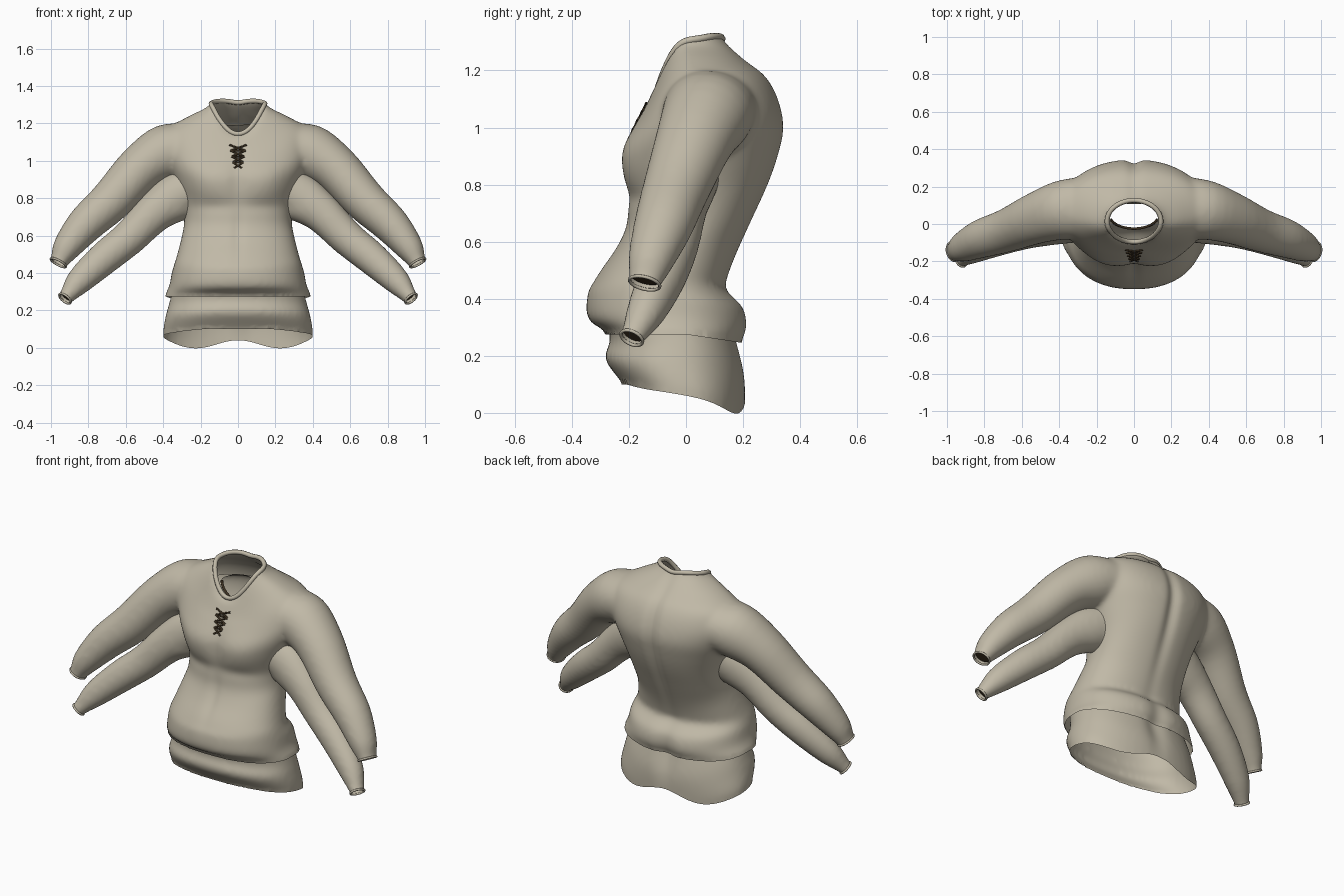
import bpy, bmesh, math
from mathutils import Vector
from mathutils.bvhtree import BVHTree

if "Cube" in bpy.data.objects:
    bpy.data.objects.remove(bpy.data.objects["Cube"])


def material(name, rgb):
    m = bpy.data.materials.new(name)
    m.use_nodes = True
    m.diffuse_color = (*rgb, 1)
    bsdf = m.node_tree.nodes["Principled BSDF"]
    bsdf.inputs["Base Color"].default_value = (*rgb, 1)
    bsdf.inputs["Roughness"].default_value = 0.9
    return m


LINEN = material("linen", (0.53, 0.485, 0.385))
LACE = material("dark brown", (0.045, 0.03, 0.015))


def add_object(name, data, mat):
    ob = bpy.data.objects.new(name, data)
    data.materials.clear()
    data.materials.append(mat)
    bpy.context.collection.objects.link(ob)
    return ob


def blend(rings, steps=4):
    """Extra rings on a smooth curve through the given ones."""
    out = []
    for i in range(len(rings) - 1):
        quad = (rings[max(i - 1, 0)], rings[i], rings[i + 1], rings[min(i + 2, len(rings) - 1)])
        for k in range(steps):
            t = k / steps
            out.append([b + ((c - a) * t + (2 * a - 5 * b + 4 * c - d) * t ** 2
                             + (3 * b - a - 3 * c + d) * t ** 3) / 2
                        for a, b, c, d in zip(*quad)])
    return out + [rings[-1]]


def loft(bm, rings):
    """Closed skin over a list of point rings."""
    rows = [[bm.verts.new(p) for p in ring] for ring in blend(rings)]
    n = len(rows[0])
    for a, b in zip(rows, rows[1:]):
        for i in range(n):
            j = (i + 1) % n
            bm.faces.new((a[i], a[j], b[j], b[i]))
    bm.faces.new(rows[0][::-1])
    bm.faces.new(rows[-1])


def torso_ring(zf, zb, zs, hw, yf, yb, n=48):
    """Oval with its own height at the front, back and sides."""
    pts = []
    for i in range(n):
        a = 2 * math.pi * i / n
        c, s = math.cos(a), math.sin(a)
        x = hw * math.copysign(abs(c) ** 0.9, c)
        y = (yf + yb) / 2 + (yb - yf) / 2 * math.copysign(abs(s) ** 0.9, s)
        pts.append(Vector((x, y, zs + ((zb if s > 0 else zf) - zs) * s * s)))
    return pts


def frame(path, i):
    p = [Vector(k[:3]) for k in path]
    t = (p[min(i + 1, len(p) - 1)] - p[max(i - 1, 0)]).normalized()
    u = (Vector((0, 1, 0)) - t * t.y).normalized()
    return p[i], t, u, t.cross(u)


def oval(c, u, v, ru, rv, n=24):
    return [c + u * ru * math.cos(2 * math.pi * i / n) + v * rv * math.sin(2 * math.pi * i / n)
            for i in range(n)]


def flip(p, s):
    return Vector((p.x * s, p.y, p.z))


def tube(name, loops, radius, mat, cyclic):
    cu = bpy.data.curves.new(name, "CURVE")
    cu.dimensions = "3D"
    cu.bevel_depth, cu.bevel_resolution = radius, 2
    for pts in loops:
        sp = cu.splines.new("POLY")
        sp.points.add(len(pts) - 1)
        for q, p in zip(sp.points, pts):
            q.co = (*p, 1)
        sp.use_cyclic_u = cyclic
    return add_object(name, cu, mat)


def bump(x, z, cx, cz, rx, rz):
    return math.exp(-((x - cx) / rx) ** 2 - ((z - cz) / rz) ** 2)


def sculpt(co):
    """Chest and the centre grooves."""
    x, y, z = abs(co.x), co.y, co.z
    if x > 0.36:
        return
    if y < 0:
        co.y += 0.012 * bump(x, z, 0, 0.9, 0.05, 0.14) - 0.013 * bump(x, z, 0.17, 0.88, 0.1, 0.1)
        co.y += 0.008 * bump(x, z, 0.14, 0.755, 0.14, 0.035) + 0.008 * bump(x, z, 0, 0.6, 0.03, 0.12)
    else:
        co.y -= 0.02 * bump(x, z, 0, 0.95, 0.035, 0.35) + 0.02 * bump(x, z, 0, 0.25, 0.06, 0.16)


def build_shirt(name, rings, sleeve, hem, neck):
    # solid torso and sleeves, melted into one skin
    bm = bmesh.new()
    loft(bm, [torso_ring(*r) for r in rings])
    end, t, u, v = frame(sleeve, len(sleeve) - 1)
    for s in (1, -1):
        sections = []
        for i, k in enumerate(sleeve):
            c, _, a, b = frame(sleeve, i)
            sections.append(oval(c, a, b, k[3], k[4]))
        sections.append([p + t * 0.06 for p in sections[-1]])
        loft(bm, [[flip(p, s) for p in sec] for sec in sections])
    bmesh.ops.recalc_face_normals(bm, faces=bm.faces)
    raw = bpy.data.meshes.new(name + "_raw")
    bm.to_mesh(raw)
    bm.free()
    tmp = add_object(name + "_raw", raw, LINEN)
    mod = tmp.modifiers.new("melt", "REMESH")
    mod.mode, mod.voxel_size = "VOXEL", 0.013
    mod = tmp.modifiers.new("soften", "SMOOTH")
    mod.factor, mod.iterations = 0.5, 14
    me = bpy.data.meshes.new_from_object(tmp.evaluated_get(bpy.context.evaluated_depsgraph_get()))
    bpy.data.objects.remove(tmp)
    me.name = name
    bm = bmesh.new()
    bm.from_mesh(me)
    for w in bm.verts:
        sculpt(w.co)
    tree = BVHTree.FromBMesh(bm)

    # open the cuffs
    for s in (1, -1):
        faces = [f for f in bm.faces if f.calc_center_median().x * s > 0.8]
        geom = {g for f in faces for g in (*f.verts, *f.edges, f)}
        bmesh.ops.bisect_plane(bm, geom=list(geom), plane_co=flip(end, s),
                               plane_no=flip(t, s), clear_outer=True)

    # open the hem and neck, then tidy their edges
    ny, rx, ry = neck

    def reach(p):
        return math.hypot(p.x / rx, (p.y - ny) / ry)

    def top(x, y):
        hit = tree.ray_cast(Vector((x, y, 3)), Vector((0, 0, -1)))[0]
        return hit.z if hit else 1.1

    cut = [w for w in bm.verts if abs(w.co.x) < 0.5 and
           (w.co.z < hem(w.co) or (w.co.z > 0.95 and reach(w.co) < 1))]
    bmesh.ops.delete(bm, geom=cut, context="VERTS")
    for w in bm.verts:
        if w.is_boundary and abs(w.co.x) < 0.5:
            if w.co.z < 0.6:
                w.co.z = hem(w.co)
            else:
                k = reach(w.co)
                w.co.x /= k
                w.co.y = ny + (w.co.y - ny) / k
                w.co.z = top(w.co.x, w.co.y)
    bm.to_mesh(me)
    bm.free()
    me.shade_smooth()
    add_object(name, me, LINEN)

    # cuff rims and dark linings
    ru, rv = sleeve[-1][3:]
    for s, side in ((1, "left"), (-1, "right")):
        rim = [flip(p, s) for p in oval(end, u, v, ru * 0.96, rv * 0.96)]
        tube(f"{name}_{side}_cuff", [rim], 0.006, LINEN, True)
        lining = bpy.data.meshes.new("lining")
        disc = [flip(p - t * 0.02, s) for p in oval(end, u, v, ru * 0.95, rv * 0.95)]
        lining.from_pydata(disc, [], [list(range(len(disc)))])
        add_object(f"{name}_{side}_cuff_lining", lining, LACE)

    # line of the neck opening
    edge = []
    for i in range(64):
        a = 2 * math.pi * i / 64
        x, y = rx * math.cos(a), ry * math.sin(a)
        edge.append(Vector((x, ny + y, top(x * 1.02, ny + y * 1.02) + 0.002)))
    for _ in range(3):
        edge = [(edge[i - 1] + edge[i] * 2 + edge[(i + 1) % 64]) / 4 for i in range(64)]
    return tree, edge


# outer shirt: front z, back z, side z, half width, front y, back y
upper = [
    (0.50, 0.48, 0.50, 0.325, -0.30, 0.15), (0.58, 0.56, 0.60, 0.300, -0.245, 0.18),
    (0.66, 0.68, 0.68, 0.288, -0.21, 0.235), (0.76, 0.80, 0.78, 0.300, -0.207, 0.29),
    (0.84, 0.90, 0.88, 0.335, -0.222, 0.325), (0.92, 1.00, 0.98, 0.375, -0.222, 0.345),
    (1.00, 1.10, 1.07, 0.400, -0.185, 0.325),
]
outer_rings = [
    (0.18, 0.17, 0.18, 0.41, -0.25, 0.17), (0.28, 0.25, 0.27, 0.395, -0.28, 0.20),
    (0.33, 0.30, 0.33, 0.368, -0.345, 0.22), (0.42, 0.37, 0.40, 0.355, -0.345, 0.205),
    (0.45, 0.43, 0.45, 0.340, -0.33, 0.145),
] + upper + [
    (1.06, 1.18, 1.17, 0.375, -0.15, 0.28), (1.10, 1.235, 1.235, 0.27, -0.13, 0.21),
    (1.125, 1.295, 1.288, 0.165, -0.115, 0.145), (1.14, 1.335, 1.325, 0.14, -0.09, 0.12),
]
outer_sleeve = [
    (0.20, 0.09, 1.08, 0.17, 0.12), (0.38, 0.075, 1.045, 0.16, 0.152), (0.525, 0.03, 0.955, 0.138, 0.128),
    (0.68, -0.035, 0.785, 0.117, 0.114), (0.82, -0.08, 0.655, 0.104, 0.10),
    (0.92, -0.125, 0.53, 0.08, 0.075), (0.96, -0.145, 0.455, 0.057, 0.048),
]
outer_tree, outer_edge = build_shirt("outer_shirt", outer_rings, outer_sleeve,
                                     lambda p: 0.275 - 0.03 * max(0, p.y) / 0.2,
                                     (0.015, 0.145, 0.112))

# inner shirt: longer body, slightly inside the outer one
inner_rings = [
    (0.0, -0.10, -0.02, 0.385, -0.19, 0.195), (0.09, 0.0, 0.07, 0.402, -0.215, 0.207),
    (0.19, 0.12, 0.17, 0.387, -0.285, 0.21), (0.26, 0.22, 0.25, 0.365, -0.265, 0.19),
    (0.40, 0.36, 0.38, 0.335, -0.30, 0.15), (0.46, 0.43, 0.46, 0.315, -0.29, 0.115),
] + [(zf, zb, zs, hw * 0.9, yf + 0.03, yb - 0.035) for zf, zb, zs, hw, yf, yb in upper] + [
    (1.03, 1.13, 1.12, 0.25, -0.11, 0.23), (1.06, 1.17, 1.16, 0.15, -0.055, 0.15),
    (1.09, 1.20, 1.19, 0.12, -0.03, 0.12),
]
inner_sleeve = [
    (0.18, 0.03, 0.90, 0.11, 0.10), (0.32, 0.005, 0.81, 0.105, 0.13), (0.45, -0.02, 0.72, 0.095, 0.107),
    (0.58, -0.045, 0.59, 0.09, 0.095), (0.72, -0.085, 0.475, 0.085, 0.089),
    (0.85, -0.14, 0.355, 0.069, 0.072), (0.925, -0.19, 0.263, 0.043, 0.039),
]


def inner_hem(p):
    back = 0.015 + 0.025 * math.cos(math.pi * p.x / 0.25)
    k = min(1, max(0, (p.y + 0.21) / 0.41))
    return 0.10 + (back - 0.10) * k


_, inner_edge = build_shirt("inner_shirt", inner_rings, inner_sleeve, inner_hem, (0.045, 0.13, 0.07))

# rolled collar, and the dark trim on the front of the inner neck
tube("collar", [outer_edge], 0.013, LINEN, True)
tube("inner_neck_trim", [inner_edge[35:62]], 0.007, LACE, False)


# crossed lacing on the chest
def on_chest(x, z):
    hit = outer_tree.ray_cast(Vector((x, -2, z)), Vector((0, 1, 0)))[0]
    return Vector((x, hit.y - 0.003, z))


def lace(x0, z0, x1, z1):
    return [on_chest(x0 + (x1 - x0) * k / 6, z0 + (z1 - z0) * k / 6) for k in range(7)]


laces = []
for i in range(4):
    z0, z1 = 1.085 - 0.031 * i, 1.054 - 0.031 * i
    w0, w1 = 0.046 - 0.006 * i, 0.040 - 0.006 * i
    laces += [lace(-w0, z0, w1, z1), lace(w0, z0, -w1, z1)]
    if i:
        laces.append(lace(-w0 * 0.8, z0, w0 * 0.8, z0))
tube("chest_laces", laces, 0.005, LACE, False)
